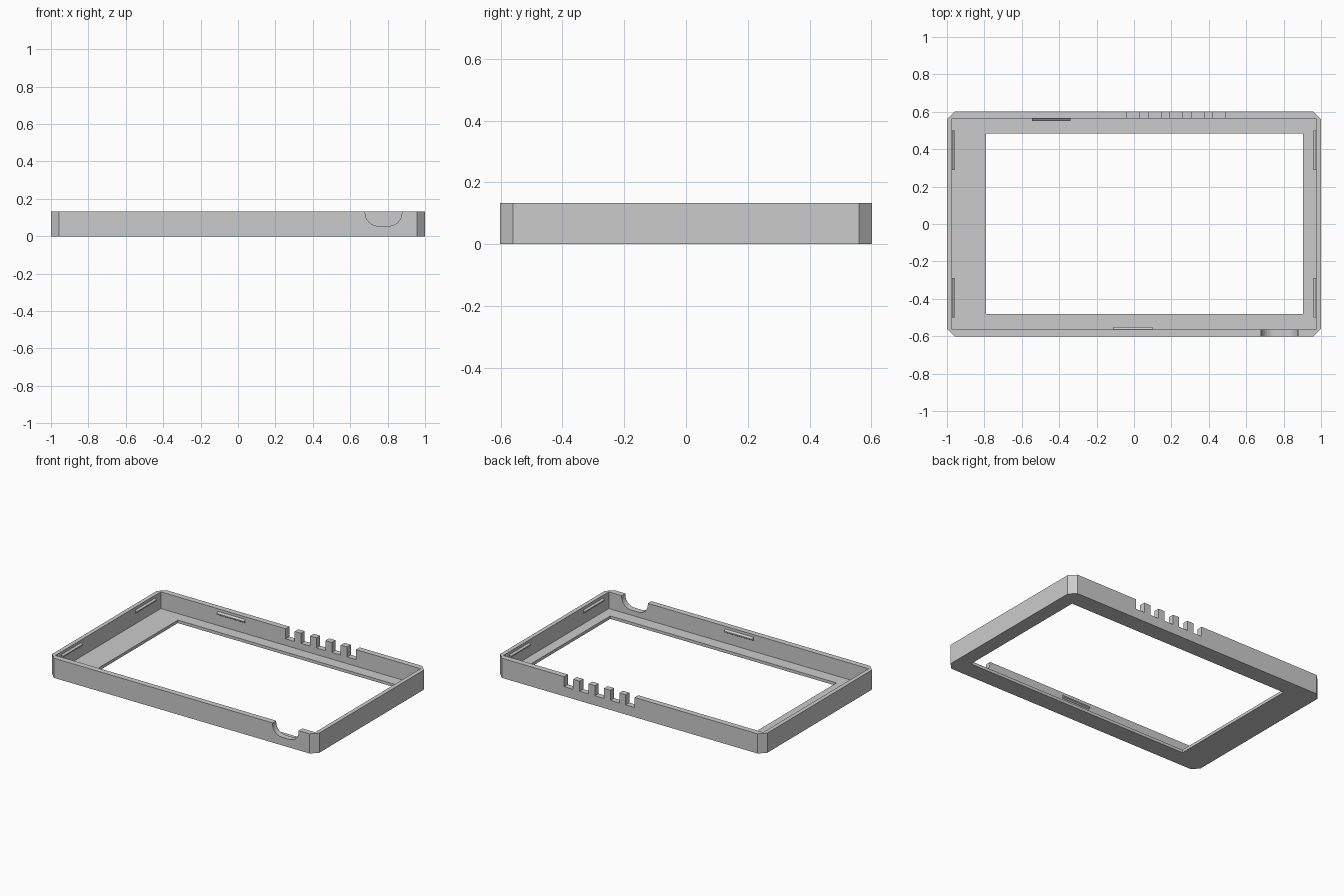
import bpy, bmesh, math
from mathutils import Vector

cube = bpy.data.objects.get("Cube")
if cube:
    bpy.data.objects.remove(cube, do_unlink=True)

HALF_X, HALF_Y, HEIGHT = 1.0, 0.602, 0.133
IN_X, IN_Y, FLOOR, CHAMFER = 0.972, 0.563, 0.02, 0.043

grey = bpy.data.materials.new("plain grey")
grey.use_nodes = True
COLOUR = (0.6, 0.6, 0.6, 1)
grey.diffuse_color = COLOUR
grey.node_tree.nodes["Principled BSDF"].inputs["Base Color"].default_value = COLOUR


def prism(name, outline, sweep):
    """Solid made by sweeping a closed outline along a vector."""
    bm = bmesh.new()
    face = bm.faces.new([bm.verts.new(p) for p in outline])
    top = bmesh.ops.extrude_face_region(bm, geom=[face])["geom"]
    moved = [v for v in top if isinstance(v, bmesh.types.BMVert)]
    bmesh.ops.translate(bm, verts=moved, vec=Vector(sweep))
    bmesh.ops.recalc_face_normals(bm, faces=bm.faces)
    mesh = bpy.data.meshes.new(name)
    bm.to_mesh(mesh)
    bm.free()
    mesh.materials.append(grey)
    obj = bpy.data.objects.new(name, mesh)
    bpy.context.collection.objects.link(obj)
    return obj


def box(name, x0, x1, y0, y1, z0, z1):
    return prism(name, [(x0, y0, z0), (x1, y0, z0), (x1, y1, z0), (x0, y1, z0)], (0, 0, z1 - z0))


def cut(target, cutter):
    """Subtract the cutter and discard it."""
    mod = target.modifiers.new("cut", "BOOLEAN")
    mod.operation, mod.solver, mod.object = "DIFFERENCE", "EXACT", cutter
    bpy.context.view_layer.objects.active = target
    bpy.ops.object.modifier_apply(modifier=mod.name)
    bpy.data.objects.remove(cutter, do_unlink=True)


# Frame body with chamfered corners
ax, ay = HALF_X - CHAMFER, HALF_Y - CHAMFER
quarter = [(HALF_X, ay), (ax, HALF_Y)]
outline = quarter + [(-x, y) for x, y in reversed(quarter)]
outline += [(-x, -y) for x, y in outline]
frame = prism("bezel_frame", [(x, y, 0) for x, y in outline], (0, 0, HEIGHT))

# Hollow tray and off-centre screen opening
cut(frame, box("tray_cutter", -IN_X, IN_X, -IN_Y, IN_Y, FLOOR, 1))
cut(frame, box("opening_cutter", -0.79, 0.903, -0.48, 0.485, -1, 1))

# Five vent slots in the back wall
for i in range(5):
    x = -0.037 + i * 0.115
    cut(frame, box("vent_cutter", x, x + 0.067, 0.5, 0.7, 0.065, 1))

# Rounded cable notch in the front wall
NOTCH_X, NOTCH_HALF, NOTCH_Z, R = 0.778, 0.098, 0.055, 0.07
notch = [(NOTCH_X + NOTCH_HALF, 0.3), (NOTCH_X - NOTCH_HALF, 0.3)]
for side, start in ((-1, math.pi), (1, 1.5 * math.pi)):
    for k in range(9):
        a = start + k * math.pi / 16
        notch.append((NOTCH_X + side * (NOTCH_HALF - R) + R * math.cos(a),
                      NOTCH_Z + R + R * math.sin(a)))
cut(frame, prism("notch_cutter", [(x, -0.7, z) for x, z in notch], (0, 0.2, 0)))

# Snap ridges: wedge-shaped strips along the inner walls
WEDGE = [(-0.004, 0.088), (0.012, 0.098), (0.012, 0.106), (-0.004, 0.118)]


def ridge(name, wall, start, length):
    """Wall is (axis, sign): axis 0 for a side wall, 1 for front or back."""
    axis, sign = wall
    pts = []
    for depth, z in WEDGE:
        p = [start, start, z]
        p[axis] = sign * ((IN_X, IN_Y)[axis] - depth)
        pts.append(p)
    sweep = [0, 0, 0]
    sweep[1 - axis] = length
    prism(name, pts, sweep)


for sign, side in ((-1, "right"), (1, "left")):
    ridge(side + "_back_snap_ridge", (0, sign), 0.29, 0.21)
    ridge(side + "_front_snap_ridge", (0, sign), -0.5, 0.21)
ridge("back_snap_ridge", (1, 1), -0.545, 0.205)
ridge("front_snap_ridge", (1, -1), -0.11, 0.21)
